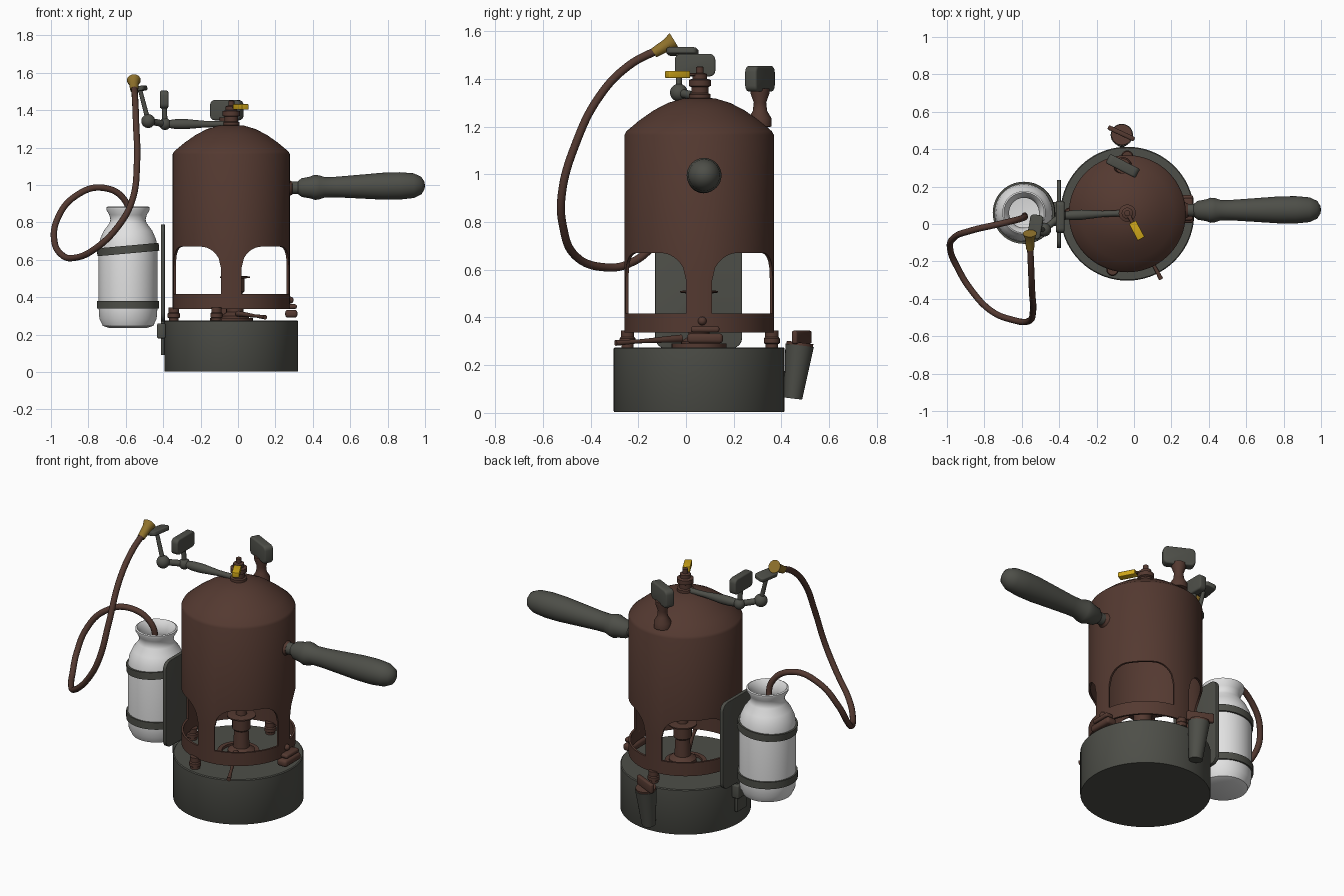
import bpy, bmesh, math
from mathutils import Vector, Matrix

if "Cube" in bpy.data.objects:
    bpy.data.objects.remove(bpy.data.objects["Cube"])


def material(name, rgb):
    m = bpy.data.materials.new(name)
    m.diffuse_color = (*rgb, 1)
    m.use_nodes = True
    m.node_tree.nodes["Principled BSDF"].inputs["Base Color"].default_value = m.diffuse_color
    return m


GREY = material("dark grey", (0.075, 0.077, 0.065))
BROWN = material("rust brown", (0.088, 0.041, 0.030))
WHITE = material("enamel white", (0.75, 0.75, 0.75))
YELLOW = material("yellow", (0.62, 0.38, 0.01))
GOLD = material("dull gold", (0.28, 0.17, 0.025))


def add(name, bm, mat, loc=(0, 0, 0), axis=(0, 0, 1), recalc=True):
    if recalc:
        bmesh.ops.recalc_face_normals(bm, faces=bm.faces)
    me = bpy.data.meshes.new(name)
    bm.to_mesh(me)
    bm.free()
    me.materials.append(mat)
    ob = bpy.data.objects.new(name, me)
    q = Vector(axis).to_track_quat('Z', 'Y') if tuple(axis) != (0, 0, 1) else Matrix().to_quaternion()
    ob.matrix_world = Matrix.Translation(loc) @ q.to_matrix().to_4x4()
    bpy.context.collection.objects.link(ob)
    return ob


def lathe(name, prof, mat, loc=(0, 0, 0), axis=(0, 0, 1), n=40, loop=False):
    """Revolve (radius, height) points about an axis."""
    bm = bmesh.new()
    rows = [[bm.verts.new((r * math.cos(2 * math.pi * i / n), r * math.sin(2 * math.pi * i / n), z))
             for i in range(n)] for r, z in prof]
    pairs = list(zip(rows, rows[1:])) + ([(rows[-1], rows[0])] if loop else [])
    for a, b in pairs:
        for i in range(n):
            j = (i + 1) % n
            bm.faces.new((a[i], a[j], b[j], b[i]))
    bmesh.ops.remove_doubles(bm, verts=bm.verts, dist=1e-5)
    return add(name, bm, mat, loc, axis)


def rod(name, a, b, radii, mat, n=20):
    """Rod from a to b, radii spread evenly along it."""
    d = Vector(b) - Vector(a)
    k = len(radii) - 1
    prof = [(0, 0)] + [(r, d.length * i / k) for i, r in enumerate(radii)] + [(0, d.length)]
    return lathe(name, prof, mat, a, d, n)


def ball(name, c, r, mat):
    bm = bmesh.new()
    bmesh.ops.create_uvsphere(bm, u_segments=24, v_segments=14, radius=r)
    return add(name, bm, mat, c)


def slab(name, c, size, mat, bevel=0.01, rot=(0, 0, 0), corner=0, thin=0):
    """Box with optional rounded corners around its thin axis."""
    bm = bmesh.new()
    bmesh.ops.create_cube(bm, size=1)
    bmesh.ops.scale(bm, vec=size, verts=bm.verts)
    if corner:
        es = [e for e in bm.edges if abs((e.verts[0].co - e.verts[1].co)[thin]) > 1e-4]
        bmesh.ops.bevel(bm, geom=es, offset=corner, segments=4, profile=0.5, affect='EDGES')
    ob = add(name, bm, mat, c)
    ob.rotation_euler = [math.radians(a) for a in rot]
    if bevel:
        m = ob.modifiers.new("bevel", 'BEVEL')
        m.width, m.segments, m.limit_method = bevel, 3, 'ANGLE'
    return ob


CX, CY = -0.036, 0.055

# base tank
lathe("base_tank", [(0, 0.003), (0.355, 0.003), (0.358, 0.008), (0.358, 0.27), (0.353, 0.275), (0, 0.275)],
      GREY, (CX, CY, 0), n=72)

# body: foot ring, four arched legs, wall and dome in one shell
N, R = 144, 0.313
bm = bmesh.new()


def arch(i):
    k = min(i % 36, 36 - i % 36)
    d, c = max(0, k - 4) * math.radians(2.5) * R, 0.115
    return 0.67 if d >= c else 0.67 - c + math.sqrt(c * c - (c - d) ** 2)


dome = [(R, 1.165), (0.305, 1.18), (0.25, 1.226), (0.19, 1.268), (0.13, 1.299), (0.07, 1.317), (0.02, 1.322)]
grid = []
for i in range(N):
    t = math.radians(2.5 * i)
    pts = [(R, 0.337), (R, 0.417), (R, arch(i))] + dome
    grid.append([bm.verts.new((r * math.cos(t), r * math.sin(t), z)) for r, z in pts])
for i in range(N):
    a, b = grid[i], grid[(i + 1) % N]
    leg = (i % 36) < 4 or (i % 36) >= 32
    for row in range(len(a) - 1):
        if row != 1 or leg:
            bm.faces.new((a[row], b[row], b[row + 1], a[row + 1]))
body = add("body_shell", bm, BROWN, (CX, CY, 0), recalc=False)
s = body.modifiers.new("wall", 'SOLIDIFY')
s.thickness, s.offset = 0.012, -1

# burner post inside the legs
lathe("burner_post", [(0, 0.27), (0.075, 0.27), (0.075, 0.3), (0.045, 0.32), (0.04, 0.42), (0.05, 0.43), (0.05, 0.5),
                      (0.08, 0.504), (0.08, 0.511), (0.03, 0.515), (0.025, 0.56), (0, 0.57)], BROWN, (CX + 0.02, CY, 0))
lathe("burner_ring", [(0.09, 0.274), (0.115, 0.274), (0.115, 0.29), (0.09, 0.29)], BROWN, (CX, CY, 0), loop=True)

# feet between ring and tank
for nm, x, y in (("left", -0.343, CY), ("front", -0.115, -0.245), ("back", CX, 0.36)):
    lathe(nm + "_foot", [(0, 0.27), (0.026, 0.27), (0.026, 0.288), (0.033, 0.292), (0.033, 0.312),
                         (0.028, 0.318), (0.028, 0.345), (0, 0.345)], BROWN, (x, y, 0), n=20)
# right latch, stacked pads and pin
slab("latch_lower_pad", (0.285, 0.08, 0.312), (0.065, 0.15, 0.042), BROWN, 0.015)
slab("latch_upper_pad", (0.29, 0.08, 0.35), (0.05, 0.12, 0.025), BROWN, 0.01)
ball("latch_pin", (0.28, 0.068, 0.385), 0.018, BROWN)
# fuel lever
rod("fuel_lever", (0.0, -0.02, 0.312), (0.145, -0.295, 0.293), (0.016, 0.012, 0.008, 0.012), BROWN)

# top valve and its yellow tap
lathe("top_valve", [(0.045, 1.30), (0.045, 1.335), (0.036, 1.34), (0.036, 1.365), (0.046, 1.37), (0.046, 1.395),
                    (0.03, 1.4), (0.03, 1.42), (0.016, 1.425), (0.016, 1.45), (0, 1.452)], BROWN, (CX, 0.058, 0), n=28)
slab("yellow_tap", (0.015, -0.035, 1.418), (0.1, 0.042, 0.03), YELLOW, 0.004, (0, 0, -62))
slab("tap_stem", (-0.02, 0.03, 1.418), (0.09, 0.02, 0.012), BROWN, 0.003, (0, 0, -62))

# side handle
lathe("handle_collar", [(0, 0), (0.045, 0), (0.035, 0.02), (0, 0.025)], BROWN, (0.27, 0.072, 0.983), (1, 0, 0), 24)
lathe("handle_grip", [(0, -0.01), (0.034, -0.01), (0.034, 0.025), (0.05, 0.045), (0.058, 0.09), (0.067, 0.115),
                      (0.064, 0.14), (0.054, 0.17), (0.055, 0.23), (0.063, 0.35), (0.072, 0.48), (0.073, 0.57),
                      (0.066, 0.645), (0.047, 0.685), (0.02, 0.702), (0, 0.705)],
      GREY, (0.295, 0.073, 0.985), (1, 0.005, 0.018), 32)

# back plate with mounting bracket
slab("side_plate", (-0.402, 0.053, 0.53), (0.022, 0.365, 0.52), GREY, 0.003, corner=0.045)
slab("plate_bracket", (-0.403, 0.053, 0.19), (0.02, 0.09, 0.2), GREY, 0.004)
slab("bracket_clamp", (-0.41, 0.053, 0.22), (0.045, 0.13, 0.08), GREY, 0.008)

# canister, straps
CAN = (-0.588, 0.06, 0)
lathe("canister", [(0, 0.235), (0.1, 0.235), (0.135, 0.247), (0.153, 0.285), (0.157, 0.34), (0.157, 0.66),
                   (0.15, 0.71), (0.13, 0.755), (0.1, 0.795), (0.094, 0.815), (0.1, 0.84), (0.116, 0.868),
                   (0.116, 0.88), (0.108, 0.884), (0.09, 0.862), (0.08, 0.82), (0.085, 0.79), (0.12, 0.73), (0, 0.71)],
      WHITE, CAN, n=56)
for nm, z, ax in (("lower", 0.36, (0, 0, 1)), ("upper", 0.655, (-0.09, 0, 1))):
    lathe(nm + "_strap", [(0.15, -0.021), (0.166, -0.021), (0.166, 0.021), (0.15, 0.021)], GREY,
          (CAN[0], CAN[1], z), ax, 56, loop=True)

# hose
path = [(-0.585, 0.045, 0.76), (-0.60, 0.03, 0.91), (-0.72, 0, 0.985), (-0.87, -0.035, 0.94), (-0.965, -0.075, 0.82),
        (-0.982, -0.14, 0.70), (-0.94, -0.24, 0.625), (-0.88, -0.34, 0.61), (-0.77, -0.46, 0.655),
        (-0.64, -0.515, 0.78), (-0.565, -0.52, 0.92), (-0.54, -0.465, 1.12), (-0.545, -0.36, 1.33),
        (-0.55, -0.24, 1.455), (-0.556, -0.1, 1.53)]
cu = bpy.data.curves.new("hose", 'CURVE')
cu.dimensions, cu.bevel_depth, cu.bevel_resolution, cu.use_fill_caps = '3D', 0.017, 4, True
sp = cu.splines.new('BEZIER')
sp.bezier_points.add(len(path) - 1)
sp.resolution_u = 8
for p, co in zip(sp.bezier_points, path):
    p.co, p.handle_left_type, p.handle_right_type = co, 'AUTO', 'AUTO'
cu.materials.append(BROWN)
bpy.context.collection.objects.link(bpy.data.objects.new("hose", cu))
# flared nozzle
rod("nozzle", (-0.555, -0.135, 1.508), (-0.557, -0.05, 1.56), (0.021, 0.024, 0.026, 0.037), GOLD)

# jointed arm with two pads
B1, B2 = (-0.39, 0.045, 1.326), (-0.48, -0.03, 1.342)
rod("arm", (-0.06, 0.058, 1.325), B1, (0.018, 0.016, 0.017, 0.022, 0.027, 0.026, 0.018), GREY)
ball("inner_joint", B1, 0.032, GREY)
ball("outer_joint", B2, 0.037, GREY)
rod("joint_link", B1, B2, (0.018, 0.018), GREY)
rod("inner_stem", B1, (-0.395, 0.04, 1.43), (0.014, 0.014), GREY)
slab("inner_pad", (-0.395, 0.038, 1.457), (0.045, 0.17, 0.095), GREY, 0.008, corner=0.025)
rod("outer_stem", B2, (-0.525, -0.03, 1.515), (0.013, 0.011), GREY)
slab("outer_pad", (-0.527, -0.015, 1.514), (0.07, 0.13, 0.026), GREY, 0.006, (0, -12, -10), 0.02, 2)

# rear pad on a brown post
lathe("rear_post", [(0, 1.19), (0.048, 1.2), (0.048, 1.235), (0.03, 1.265), (0.026, 1.3), (0.04, 1.34), (0.04, 1.36),
                    (0, 1.36)], BROWN, (-0.06, 0.31, 0), n=24)
slab("rear_pad", (-0.06, 0.31, 1.4), (0.18, 0.055, 0.108), GREY, 0.01, (0, 0, -27), 0.025, 1)

# rear tapered holder with cap
rod("rear_holder", (-0.065, 0.449, 0.06), (-0.065, 0.476, 0.283), (0.038, 0.06), GREY, 28)
rod("holder_cap", (-0.065, 0.476, 0.28), (-0.065, 0.478, 0.295), (0.056, 0.056), BROWN, 28)
slab("holder_key", (-0.068, 0.485, 0.317), (0.155, 0.025, 0.055), BROWN, 0.008, (0, 0, -25))

# apply modifiers and smooth everything by angle
bpy.ops.object.select_all(action='SELECT')
bpy.context.view_layer.objects.active = body
bpy.ops.object.convert(target='MESH')
bpy.ops.object.shade_smooth_by_angle(angle=math.radians(35))
